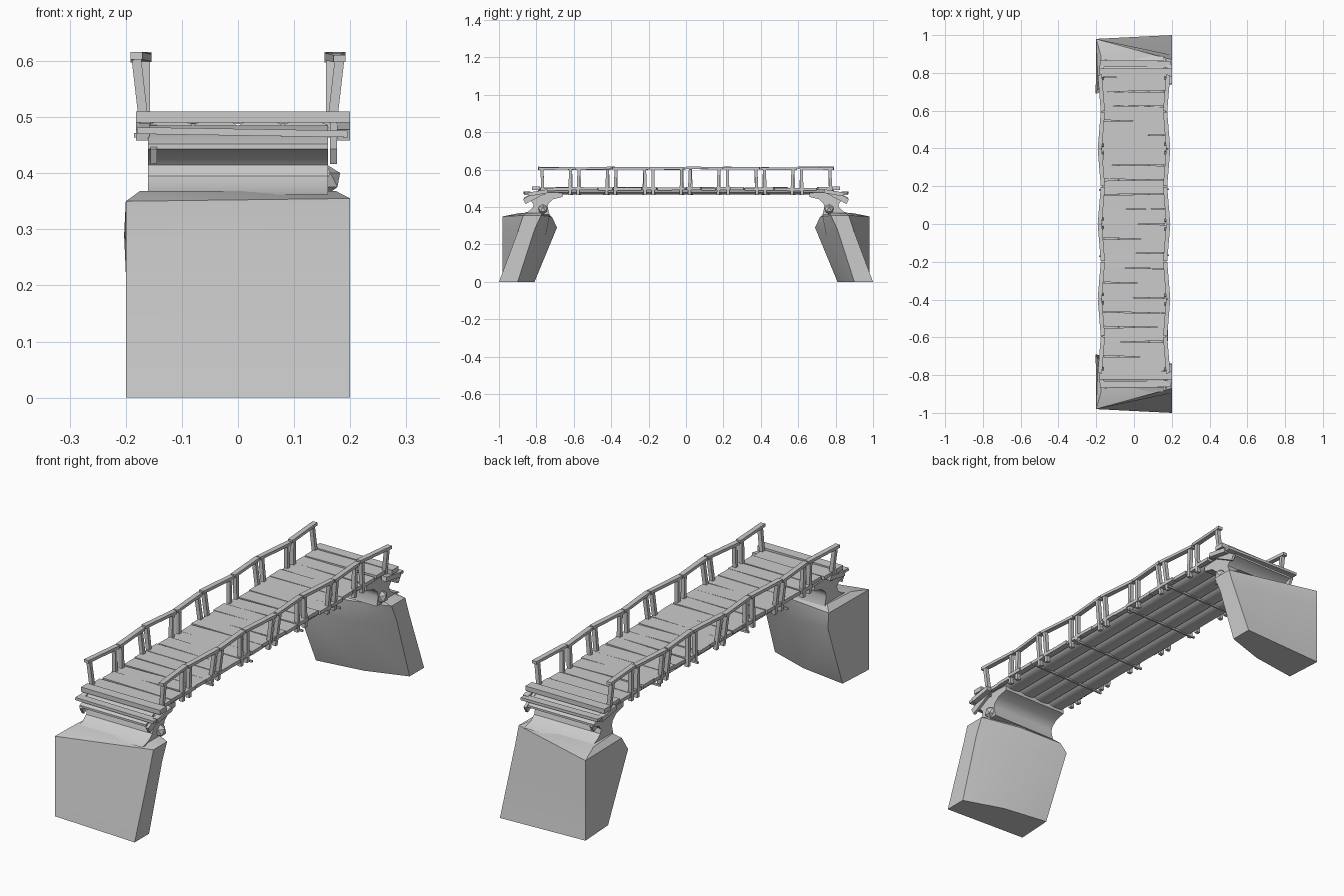
import bpy, bmesh, math, random
from mathutils import Vector, Matrix

if "Cube" in bpy.data.objects:
    bpy.data.objects.remove(bpy.data.objects["Cube"])

random.seed(4)
R = random.uniform


def finish(name, bm, smooth=False):
    bmesh.ops.recalc_face_normals(bm, faces=bm.faces[:])
    me = bpy.data.meshes.new(name)
    bm.to_mesh(me)
    bm.free()
    ob = bpy.data.objects.new(name, me)
    bpy.context.collection.objects.link(ob)
    if smooth:
        bpy.ops.object.select_all(action='DESELECT')
        ob.select_set(True)
        bpy.context.view_layer.objects.active = ob
        bpy.ops.object.shade_smooth_by_angle(angle=math.radians(35))
    return ob


def beam(bm, p, q, w, h):
    """Rectangular bar from p to q; w across, h upwards."""
    p, q = Vector(p), Vector(q)
    d = (q - p).normalized()
    ref = Vector((0, 1, 0)) if abs(d.z) > 0.8 else Vector((0, 0, 1))
    side = d.cross(ref).normalized()
    up = side.cross(d)
    rings = []
    for c in (p, q):
        rings.append([bm.verts.new(c + side * a * w / 2 + up * b * h / 2)
                      for a, b in ((-1, -1), (1, -1), (1, 1), (-1, 1))])
    loft(bm, rings)


def loft(bm, rings):
    for a, b in zip(rings, rings[1:]):
        for i in range(len(a)):
            j = (i + 1) % len(a)
            bm.faces.new((a[i], a[j], b[j], b[i]))
    bm.faces.new(rings[0])
    bm.faces.new(rings[-1])


# outlines of one rock pier, bottom to top (front end, mirrored for the back)
PIER = [
    [(-.2, -.98, 0), (.2, -1, 0), (.2, -.9, 0), (.02, -.84, 0), (-.19, -.81, 0)],
    [(-.2, -.98, .28), (.2, -.895, .28), (.2, -.81, .28), (.03, -.75, .25), (-.203, -.69, .29)],
    [(-.2, -.98, .35), (.2, -.87, .355), (.2, -.775, .355), (.02, -.73, .35), (-.19, -.715, .345)],
    [(-.175, -.89, .368), (.175, -.85, .368), (.165, -.77, .368), (.02, -.74, .368), (-.165, -.74, .368)],
]
# side profile (y, z) of the waisted block carrying the deck
NECK = [(-.89, .362), (-.845, .375), (-.82, .395), (-.815, .415), (-.83, .432),
        (-.865, .443), (-.865, .452), (-.80, .485), (-.66, .475), (-.66, .455),
        (-.71, .442), (-.735, .42), (-.74, .40), (-.73, .36)]

for e, end in ((1, "front"), (-1, "back")):
    # rock pier
    bm = bmesh.new()
    loft(bm, [[bm.verts.new((x, y * e, z)) for x, y, z in ring] for ring in PIER])
    finish(end + "_pier", bm, True)

    # waisted block
    bm = bmesh.new()
    loft(bm, [[bm.verts.new((x, y * e, z)) for y, z in NECK] for x in (-.16, .16)])
    finish(end + "_pier_neck", bm, True)

    # loose stone beside the neck
    bm = bmesh.new()
    bmesh.ops.create_icosphere(bm, subdivisions=1, radius=.028,
                               matrix=Matrix.Translation((.157, -.765 * e, .388)))
    finish(end + "_pier_stone", bm)

    # sloping end beams and wide end planks
    bm = bmesh.new()
    beam(bm, (-.15, -.76 * e, .485), (-.15, -.865 * e, .43), .012, .03)
    beam(bm, (.17, -.76 * e, .485), (.17, -.865 * e, .43), .012, .03)
    beam(bm, (-.17, -.74 * e, .485), (-.17, -.84 * e, .468), .024, .02)
    beam(bm, (.188, -.74 * e, .485), (.188, -.84 * e, .468), .024, .02)
    beam(bm, (-.182, -.802 * e, .5), (.2, -.802 * e, .5), .045, .02)
    beam(bm, (-.18, -.85 * e, .476), (.195, -.846 * e, .47), .035, .012)
    finish(end + "_end_boards", bm)

# deck planks, slightly uneven
bm = bmesh.new()
n = 20
step = 1.56 / n
for i in range(n):
    y = -.78 + step * (i + .5)
    t = R(-.004, .004)
    beam(bm, (-.17 + R(-.006, .006), y + t, .497 + R(-.003, .003)),
         (.175 + R(-.006, .006), y - t, .497 + R(-.003, .003)),
         step - R(0, .006), .015)
finish("deck_planks", bm)

# flattened logs under the deck
bm = bmesh.new()
for x in (-.12, -.04, .04, .12):
    loft(bm, [[bm.verts.new((x + .042 * math.cos(a * math.pi / 5), y,
                             .481 + .014 * math.sin(a * math.pi / 5)))
               for a in range(10)] for y in (-.79, .79)])
finish("deck_logs", bm, True)

# thin cross rods under the logs
bm = bmesh.new()
for y in (-.44, -.17, .18, .44):
    beam(bm, (-.185, y, .468), (.185, y + .005, .468), .008, .008)
finish("cross_rods", bm)

# railings: four short sections per half, zigzagging in plan
for s, side in ((-1, "left"), (1, "right")):
    posts, rails = bmesh.new(), bmesh.new()
    for e in (-1, 1):
        for k in range(4):
            a, b = .198 * k + .003, .198 * k + .196
            xa, xb = (.165, .181) if k % 2 else (.181, .165)
            za, zb = .607 + R(-.003, .003), .607 + R(-.003, .003)
            beam(rails, (s * xa, e * a, za), (s * xb, e * b, zb), .022, .013)
            for y, x in ((a + .02, xa), (b - .02, xb)):
                beam(posts, (s * .165, e * (y + R(-.006, .006)), .465),
                     (s * x, e * y, .603), .017, .016)
    finish(side + "_rail_posts", posts)
    finish(side + "_handrails", rails)
